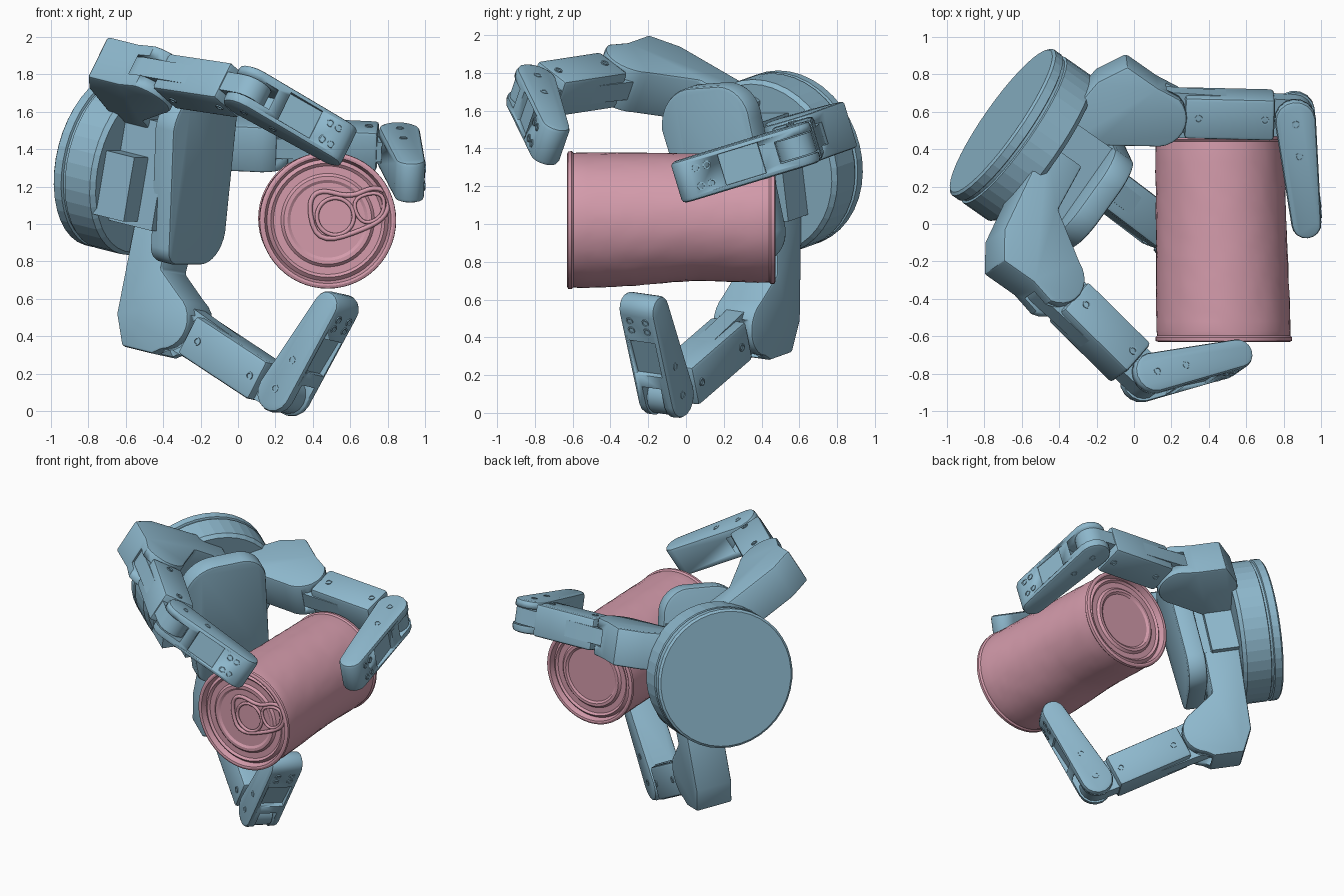
import bpy, bmesh, math, random
from mathutils import Vector

random.seed(4)
old = bpy.data.objects.get("Cube")
if old:
    bpy.data.objects.remove(old, do_unlink=True)


def material(name, rgb):
    m = bpy.data.materials.new(name)
    m.use_nodes = True
    m.diffuse_color = (*rgb, 1)
    m.node_tree.nodes["Principled BSDF"].inputs["Base Color"].default_value = (*rgb, 1)
    return m


BLUE = material("steel blue", (0.27, 0.48, 0.61))
PINK = material("dusty pink", (0.66, 0.33, 0.41))

# Hand frame: D is the grip direction, U is up on the palm, W is across it
CENTRE = Vector((-0.71, 0.55, 1.35))
D = Vector((0.80, -0.56, -0.20)).normalized()
U = (Vector((0, 0, 1)) - D.z * D).normalized()
W = U.cross(D)


def finish(name, bm, mat, angle=28):
    bmesh.ops.recalc_face_normals(bm, faces=bm.faces)
    me = bpy.data.meshes.new(name)
    bm.to_mesh(me)
    bm.free()
    me.materials.append(mat)
    ob = bpy.data.objects.new(name, me)
    bpy.context.collection.objects.link(ob)
    bpy.ops.object.select_all(action='DESELECT')
    ob.select_set(True)
    bpy.context.view_layer.objects.active = ob
    bpy.ops.object.shade_smooth_by_angle(angle=math.radians(angle))
    return ob


def prism(name, profile, low, high, frame, bevel=0.0):
    """Extrude a flat profile along the third axis of a frame."""
    o, a, b, c = frame
    bm = bmesh.new()
    rings = [[bm.verts.new(o + a * p[0] + b * p[1] + c * h) for p in profile] for h in (low, high)]
    for ring in rings:
        bm.faces.new(ring)
    n = len(profile)
    for i in range(n):
        j = (i + 1) % n
        bm.faces.new((rings[0][i], rings[0][j], rings[1][j], rings[1][i]))
    if bevel:
        bmesh.ops.recalc_face_normals(bm, faces=bm.faces)
        edges = [e for e in bm.edges if e.calc_face_angle(0) > 0.7]
        bmesh.ops.bevel(bm, geom=edges, offset=bevel, segments=2, profile=0.5,
                        affect='EDGES', clamp_overlap=True)
    return finish(name, bm, BLUE)


def cut(ob, cutter):
    cutter.hide_render = True
    cutter.hide_viewport = True
    cutter.display_type = 'WIRE'
    mod = ob.modifiers.new("cut", 'BOOLEAN')
    mod.operation = 'DIFFERENCE'
    mod.object = cutter


def lathe(name, profile, point, sides, mat, angle):
    """Spin (radius, distance) pairs; point(r, t, angle) places each vertex."""
    bm = bmesh.new()
    rings = [[bm.verts.new(point(r, t, math.tau * i / sides)) for i in range(sides)]
             for r, t in profile]
    for r0, r1 in zip(rings, rings[1:]):
        for i in range(sides):
            j = (i + 1) % sides
            bm.faces.new((r0[i], r0[j], r1[j], r1[i]))
    bm.faces.new(rings[0])
    bm.faces.new(rings[-1])
    return finish(name, bm, mat, angle)


def arc(c, r, start, end, n=8):
    return [c + Vector((math.cos(t), math.sin(t))) * r
            for t in (start + (end - start) * i / n for i in range(n + 1))]


def capsule(a, b, ra, rb):
    t = math.atan2(b.y - a.y, b.x - a.x)
    q = math.pi / 2
    return arc(a, ra, t + q, t + 3 * q) + arc(b, rb, t - q, t + q)


def strip(a, b, f0, f1, lo, hi):
    """Quad along the line a-b, between two offsets on its outer side."""
    e = (b - a).normalized()
    n = Vector((-e.y, e.x))
    n = n if n.y > 0 else -n
    p, q = a + (b - a) * f0, a + (b - a) * f1
    return [p + n * lo, q + n * lo, q + n * hi, p + n * hi]


# Wrist disc with a stepped, faceted rim
def on_wrist(r, t, a):
    return CENTRE + D * t + (W * math.cos(a) + U * math.sin(a)) * r


lathe("wrist_disc", [(0.46, 0), (0.475, 0.012), (0.475, 0.06), (0.462, 0.065), (0.462, 0.08),
                     (0.475, 0.085), (0.475, 0.25), (0.455, 0.275)], on_wrist, 40, BLUE, 5)

# Palm: core blocks behind a rounded pad that narrows downwards
PALM = (CENTRE, W, U, D)


def rect(x0, x1, y0, y1):
    return [(x0, y0), (x1, y0), (x1, y1), (x0, y1)]


prism("palm_bracket", rect(-0.4, 0.27, -0.25, 0.1), 0.24, 0.46, PALM)
prism("palm_core", rect(-0.27, 0.22, -0.28, 0.3), 0.24, 0.56, PALM)
pad = []
for k, (x, y, r) in enumerate([(0.05, 0.34, 0.18), (-0.12, 0.28, 0.23),
                               (-0.11, -0.35, 0.1), (0.12, -0.27, 0.18)]):
    pad += arc(Vector((x, y)), r, k * math.pi / 2, (k + 1) * math.pi / 2)
prism("palm_pad", pad, 0.52, 0.65, PALM, 0.02)


# Fingers: knuckle arm, proximal link with tongues, forked distal link
def screw(name, frame, p, axis, r=0.022):
    o, s, d, h = frame
    base = o + s * p[0] + d * p[1] + h * p[2]
    side = axis.orthogonal().normalized()
    other = axis.cross(side)

    def place(rad, t, a):
        return base + axis * t + (side * math.cos(a) + other * math.sin(a)) * rad
    lathe(name, [(r, -0.02), (r, 0.005), (r * 0.65, 0.005), (r * 0.6, -0.006)], place, 12, BLUE, 30)


def finger(label, degrees, offset, shift, hinge, joint, tip):
    t = math.radians(degrees)
    s = W * math.cos(t) + U * math.sin(t)
    h = s.cross(D)
    if h.dot(U + W) < 0:
        h = -h
    frame = (CENTRE + h * offset, s, D, h)
    shift, hinge, joint, tip = Vector(shift), Vector(hinge), Vector(joint), Vector(tip)

    # Knuckle arm, running out from the palm and ending in a round fork
    outline = [(0.2, 0.19), (0.79, 0.22), (0.95, 0.30), (0.95, 0.5)]
    outline = [Vector(p) + shift for p in outline]
    outline += arc(hinge, 0.16, 0.2, 2.7, 10)
    outline += [Vector((0.5, 0.43)) + shift, Vector((0.2, 0.43)) + shift]
    knuckle = prism(label + "_knuckle", outline, -0.13, 0.125, frame, 0.015)
    slot = capsule(hinge + Vector((0.02, 0.03)), hinge + Vector((0.16, 0.16)), 0.14, 0.14)
    cut(knuckle, prism(label + "_knuckle_slot_cutter", slot, -0.06, 0.06, frame))

    # Proximal link
    prism(label + "_tongues", capsule(hinge, joint, 0.13, 0.1), -0.055, 0.055, frame)
    prism(label + "_proximal", strip(hinge, joint, 0.2, 0.85, -0.115, 0.115),
          -0.11, 0.11, frame, 0.02)

    # Distal link with hinge slot and a sunk panel on its outer side
    e = (tip - joint).normalized()
    end = tip - e * 0.04
    distal = prism(label + "_distal", capsule(joint, end, 0.11, 0.08), -0.113, 0.113, frame, 0.022)
    cut(distal, prism(label + "_hinge_slot_cutter", capsule(joint - e * 0.1, joint + e * 0.03,
                                                            0.135, 0.135), -0.06, 0.06, frame))
    cut(distal, prism(label + "_panel_cutter", strip(joint, end, 0.34, 0.72, 0.07, 0.2),
                      -0.085, 0.085, frame))

    # Screws on the outer face and on both sides
    n = Vector((-e.y, e.x))
    n = n if n.y > 0 else -n
    out = s * n.x + D * n.y
    for f, z in ((0.84, 0.05), (0.84, -0.05), (0.94, 0.05), (0.94, -0.05)):
        p = joint.lerp(end, f) + n * (0.11 - 0.03 * f)
        screw(label + "_tip_screw", frame, (p.x, p.y, z), out)
    for side in (1, -1):
        for p in (joint + e * 0.02, joint + e * 0.2, hinge.lerp(joint, 0.3), hinge.lerp(joint, 0.78)):
            screw(label + "_side_screw", frame, (p.x, p.y, side * 0.111), h * side)


finger("upper_finger", 151, 0.22, (-0.07, 0), (0.76, 0.6), (0.90, 1.32), (0.475, 1.71))
finger("rear_finger", 12.5, 0.105, (-0.26, 0.02), (0.55, 0.62), (0.97, 1.23), (0.51, 1.65))
finger("lower_finger", -97, 0.135, (0, 0.08), (0.76, 0.6), (0.99, 1.39), (0.44, 1.60))


# Food can lying along y, slightly tapered and dented
def on_can(r, y, a):
    f = (y + 0.63) / 1.1
    k = 1 - 0.05 * f
    x, z = r * k * math.cos(a), r * k * math.sin(a)
    if r > 0.345 and -0.59 < y < 0.43:
        j = 1 + random.uniform(-0.006, 0.004)
        x, z = x * j, z * j
        if z < 0:
            z *= 1 - 0.06 * math.exp(-((y - 0.05) / 0.25) ** 2)
    return Vector((0.48 - 0.025 * f + x, y, 1.02 + 0.01 * f + z))


lid = [(0.1, 0.03), (0.2, 0.03), (0.215, 0.02), (0.235, 0.02), (0.25, 0.035), (0.29, 0.035),
       (0.305, 0.022), (0.325, 0.04), (0.338, 0.002), (0.35, 0), (0.364, 0.006), (0.366, 0.025),
       (0.356, 0.035)]
front = [(r, -0.63 + t) for r, t in lid]
back = [(r, 0.475 - t) for r, t in reversed(lid)]
wall = [(0.36, -0.57 + 0.05 * i) for i in range(20)]
lathe("food_can", front + wall + back, on_can, 56, PINK, 30)


# Ring pull on the lid
def loop(name, points, thick):
    cu = bpy.data.curves.new(name, 'CURVE')
    cu.dimensions = '3D'
    cu.bevel_depth = thick
    cu.bevel_resolution = 2
    cu.resolution_u = 5
    sp = cu.splines.new('NURBS')
    sp.points.add(len(points) - 1)
    for p, (x, z) in zip(sp.points, points):
        p.co = (x, -0.61, z, 1)
    sp.order_u = 3
    sp.use_cyclic_u = True
    cu.materials.append(PINK)
    bpy.context.collection.objects.link(bpy.data.objects.new(name, cu))


loop("pull_tab", [(0.37, 1.1), (0.43, 1.19), (0.6, 1.14), (0.72, 1.2), (0.81, 1.17),
                  (0.8, 1.05), (0.7, 0.98), (0.43, 0.89)], 0.013)
loop("pull_tab_hole", [(0.6, 1.14), (0.78, 1.18), (0.78, 1.04), (0.66, 0.99)], 0.01)
loop("rivet_ring", arc(Vector((0.52, 1.04)), 0.1, 0, math.tau * 0.95, 18), 0.011)
